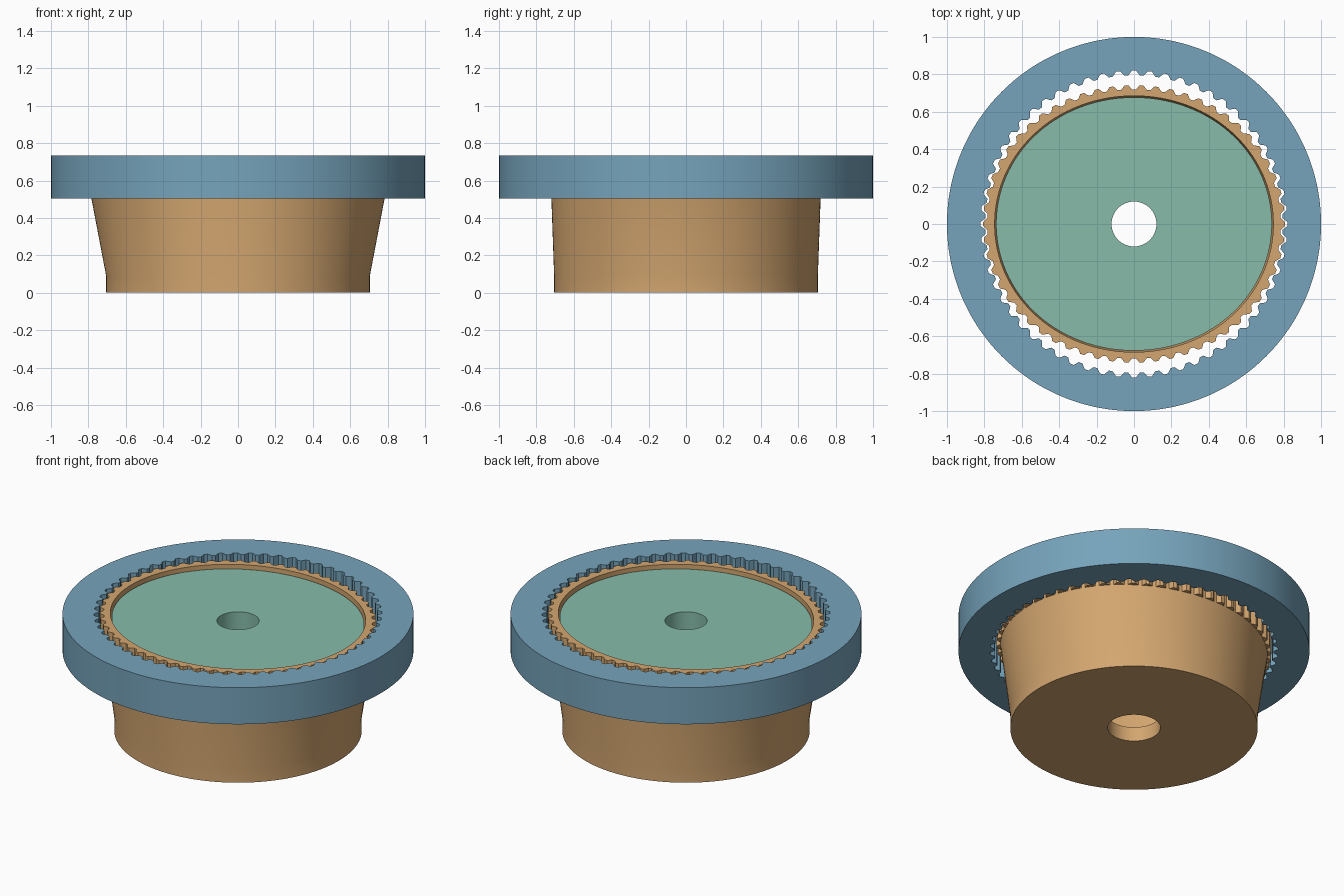
import bpy, bmesh
from math import cos, sin, pi, radians

if "Cube" in bpy.data.objects:
    bpy.data.objects.remove(bpy.data.objects["Cube"])

STEPS = 8  # samples per tooth


def oval(a, b):
    """Radius function, a along x and b along y."""
    return lambda t: (a + b) / 2 + (a - b) / 2 * cos(2 * t)


def toothed(base, height, count):
    """Add flattened wave teeth of given height to a base radius function."""
    def r(t):
        w = max(-1, min(1, 1.5 * cos(count * t)))
        return base(t) + height * (w + 1) / 2
    return r


def loft(name, profile, n, color):
    """Closed tube: profile is a loop of (radius function, z)."""
    bm = bmesh.new()
    rows = []
    for rad, z in profile:
        row = []
        for i in range(n):
            t = 2 * pi * i / n
            r = rad(t)
            row.append(bm.verts.new((r * cos(t), r * sin(t), z)))
        rows.append(row)
    for k in range(len(rows)):
        a, b = rows[k], rows[(k + 1) % len(rows)]
        for i in range(n):
            j = (i + 1) % n
            bm.faces.new((a[i], a[j], b[j], b[i]))
    bmesh.ops.recalc_face_normals(bm, faces=bm.faces[:])
    me = bpy.data.meshes.new(name)
    bm.to_mesh(me)
    bm.free()
    ob = bpy.data.objects.new(name, me)
    bpy.context.collection.objects.link(ob)
    mat = bpy.data.materials.new(name + "_color")
    mat.diffuse_color = color
    mat.use_nodes = True
    mat.node_tree.nodes["Principled BSDF"].inputs["Base Color"].default_value = mat.diffuse_color
    me.materials.append(mat)
    bpy.ops.object.select_all(action='DESELECT')
    ob.select_set(True)
    bpy.context.view_layer.objects.active = ob
    bpy.ops.object.shade_smooth_by_angle(angle=radians(20))
    return ob


def circle(r):
    return oval(r, r)


# Outer ring with internal teeth
RING_TEETH = 60
ring_in = toothed(circle(0.795), 0.025, RING_TEETH)
loft("outer_ring_gear",
     [(circle(1.0), 0.505), (circle(1.0), 0.735), (ring_in, 0.735), (ring_in, 0.505)],
     RING_TEETH * STEPS, (0.18, 0.37, 0.50, 1))

# Flexible cup: round base, oval toothed rim, two teeth fewer than the ring
CUP_TEETH = RING_TEETH - 2
body = oval(0.785, 0.72)
cup_out = toothed(body, 0.022, CUP_TEETH)
cup_in = oval(0.745, 0.685)
loft("flexible_cup_gear",
     [(circle(0.15), 0), (circle(0.705), 0), (circle(0.705), 0.09),
      (body, 0.51), (cup_out, 0.51), (cup_out, 0.715),
      (cup_in, 0.715), (cup_in, 0.51), (circle(0.665), 0.09), (circle(0.15), 0.09)],
     CUP_TEETH * STEPS, (0.65, 0.38, 0.16, 1))

# Oval plug with shaft bore
plug = oval(0.737, 0.677)
loft("oval_plug",
     [(circle(0.12), 0.51), (plug, 0.51), (plug, 0.69), (circle(0.12), 0.69)],
     192, (0.24, 0.50, 0.40, 1))
